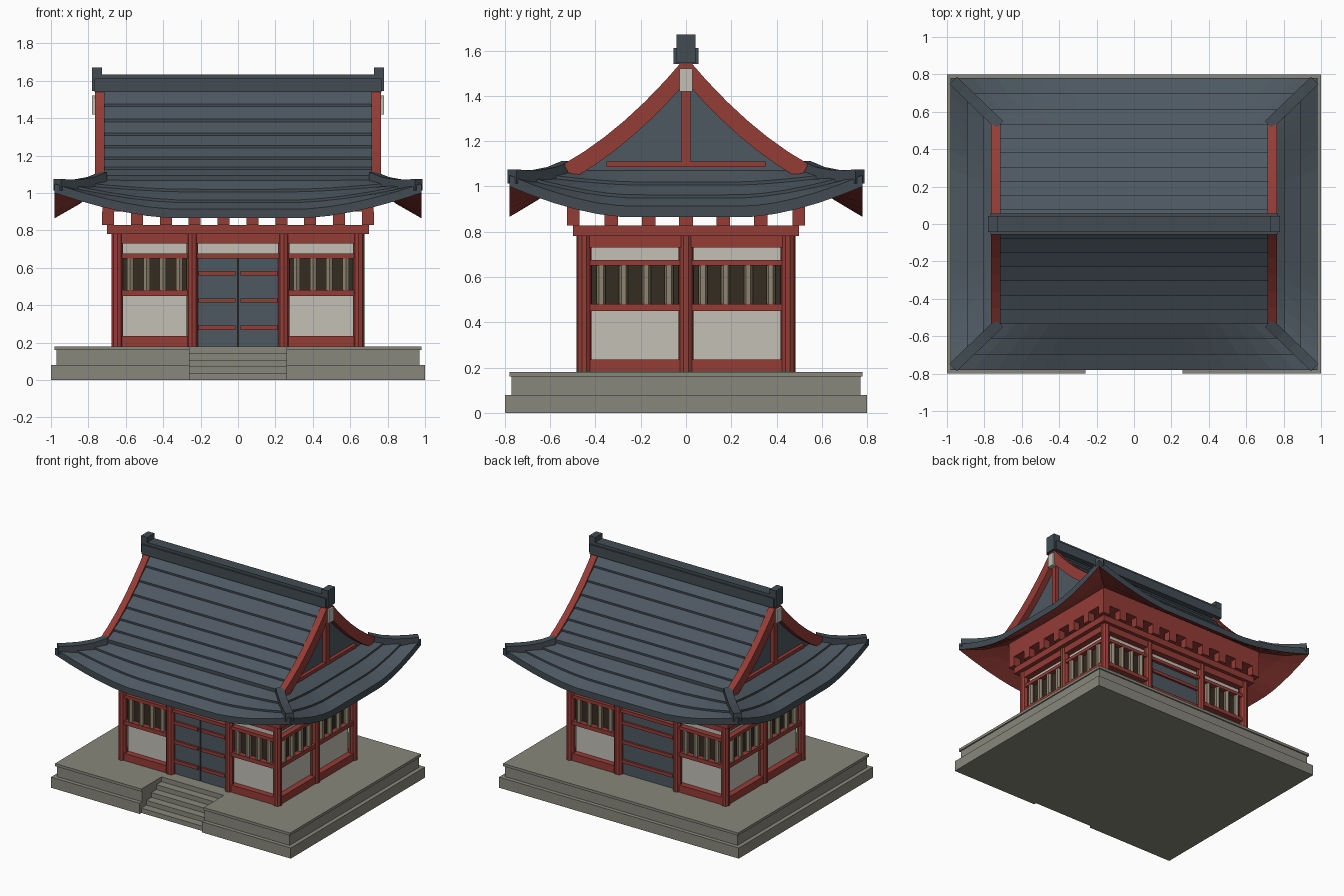
import bpy, bmesh, math

if "Cube" in bpy.data.objects:
    bpy.data.objects.remove(bpy.data.objects["Cube"])


def material(name, rgb):
    m = bpy.data.materials.new(name)
    m.use_nodes = True
    m.diffuse_color = (*rgb, 1)
    m.node_tree.nodes["Principled BSDF"].inputs["Base Color"].default_value = (*rgb, 1)
    return m


STONE = material("grey stone", (0.25, 0.245, 0.2))
RED = material("red timber", (0.3, 0.045, 0.037))
TILE = material("slate tile", (0.075, 0.098, 0.12))
RIDGE = material("dark ridge tile", (0.054, 0.073, 0.088))
PLASTER = material("pale plaster", (0.55, 0.53, 0.47))
DARK = material("dark window", (0.035, 0.025, 0.015))
SLAT = material("tan slat", (0.27, 0.23, 0.16))


def finish(name, bm, *mats):
    bmesh.ops.recalc_face_normals(bm, faces=bm.faces)
    me = bpy.data.meshes.new(name)
    bm.to_mesh(me)
    bm.free()
    for m in mats:
        me.materials.append(m)
    ob = bpy.data.objects.new(name, me)
    bpy.context.collection.objects.link(ob)
    return ob


def prism(name, poly, axis, lo, hi, mat):
    """Extrude a 2D outline along x or z."""
    place = (lambda p, h: (h, *p)) if axis == "x" else (lambda p, h: (*p, h))
    bm = bmesh.new()
    face = bm.faces.new([bm.verts.new(place(p, lo)) for p in poly])
    ext = bmesh.ops.extrude_face_region(bm, geom=[face])
    shift = place((0, 0), hi - lo)
    bmesh.ops.translate(bm, vec=shift, verts=[g for g in ext["geom"] if isinstance(g, bmesh.types.BMVert)])
    return finish(name, bm, mat)


def box(name, x0, x1, y0, y1, z0, z1, mat):
    return prism(name, [(x0, y0), (x1, y0), (x1, y1), (x0, y1)], "z", z0, z1, mat)


def post(name, x, y, r, n, z0, z1, mat):
    turn = math.pi / n
    ring = [(x + r * math.cos(turn + math.tau * i / n), y + r * math.sin(turn + math.tau * i / n)) for i in range(n)]
    return prism(name, ring, "z", z0, z1, mat)


# Stone platform with a stair notch at the front
for name, X, Y, z0, z1 in (("platform_base", 1, 0.8, 0, 0.08), ("platform_body", 0.97, 0.77, 0.08, 0.16),
                           ("platform_top", 0.98, 0.78, 0.16, 0.18)):
    prism(name, [(-X, -Y), (-0.26, -Y), (-0.26, -0.54), (0.26, -0.54), (0.26, -Y), (X, -Y), (X, Y), (-X, Y)],
          "z", z0, z1, STONE)
for k in range(4):
    box("stair_step", -0.26, 0.26, -0.78 + 0.06 * k, -0.54, 0, 0.036 * (k + 1), STONE)

# Walls and columns
WX, WY = 0.645, 0.45
box("wall_core", -WX + 0.025, WX - 0.025, -WY + 0.025, WY - 0.025, 0.18, 0.78, PLASTER)
for s in (-1, 1):
    for x in (-WX, -0.245, 0.245, WX):
        post("column", x, s * WY, 0.033, 10, 0.18, 0.78, RED)
    post("column", s * WX, 0, 0.033, 10, 0.18, 0.78, RED)


def wall_box(name, side, a0, a1, d0, d1, z0, z1, mat):
    """Box on a wall: a runs along the wall, d is measured outward from the wall line."""
    axis, s = side
    w = WY if axis == "y" else WX
    lo, hi = sorted((s * (w + d0), s * (w + d1)))
    if axis == "y":
        return box(name, a0, a1, lo, hi, z0, z1, mat)
    return box(name, lo, hi, a0, a1, z0, z1, mat)


def window_bay(side, a0, a1):
    axis, s = side
    wall_box("sill_beam", side, a0, a1, -0.03, 0.02, 0.18, 0.235, RED)
    wall_box("rail_beam", side, a0, a1, -0.03, 0.02, 0.45, 0.48, RED)
    wall_box("window_back", side, a0, a1, -0.026, -0.018, 0.48, 0.65, DARK)
    for i in range(4):
        a = a0 + (a1 - a0) * (i + 0.5) / 4
        x, y = (a, s * (WY - 0.002)) if axis == "y" else (s * (WX - 0.002), a)
        post("window_slat", x, y, 0.02, 6, 0.48, 0.65, SLAT)


for axis in "xy":
    for s in (-1, 1):
        side = (axis, s)
        end = WX if axis == "y" else WY
        wall_box("lintel_beam", side, -end, end, -0.03, 0.018, 0.65, 0.675, RED)
        wall_box("head_beam", side, -end, end, -0.03, 0.022, 0.73, 0.78, RED)
        inner = 0.245 if axis == "y" else 0
        window_bay(side, -end + 0.025, -inner - 0.025)
        window_bay(side, inner + 0.025, end - 0.025)

# Doors: two leaves in front, one panel behind
doors = ((-1, -0.22, -0.004), (-1, 0.004, 0.22), (1, -0.22, 0.22))
for s, a0, a1 in doors:
    wall_box("door_leaf", ("y", s), a0, a1, -0.03, -0.005, 0.18, 0.65, TILE)
    for z in (0.28, 0.425, 0.57):
        wall_box("door_bar", ("y", s), a0 + 0.01, a1 - 0.01, -0.01, 0.01, z - 0.012, z + 0.012, RED)
wall_box("door_gap", ("y", -1), -0.004, 0.004, -0.026, -0.02, 0.18, 0.65, DARK)

# Eave plate, bracket blocks and upper beam
box("eave_plate", -0.7, 0.7, -0.5, 0.5, 0.78, 0.828, RED)
box("upper_beam", -0.725, 0.725, -0.525, 0.525, 0.9, 1.04, RED)
for s in (-1, 1):
    for i in range(10):
        x = -0.695 + 1.39 * i / 9
        wall_box("bracket_block", ("y", s), x - 0.032, x + 0.032, 0.02, 0.075, 0.828, 0.9, RED)
    for i in range(1, 6):
        y = -0.495 + 0.99 * i / 6
        wall_box("bracket_block", ("x", s), y - 0.03, y + 0.03, 0.025, 0.08, 0.828, 0.9, RED)


# Hipped skirt roof with upturned corners
def skirt_z(t, v):
    lift = max(0, (abs(t) - 0.35) / 0.65) ** 1.6
    return 1.07 - 0.17 * (1.2 * v - 0.2 * v * v) + 0.135 * lift * v ** 1.3


def skirt_xy(v):
    return 0.72 + 0.26 * v, 0.53 + 0.25 * v


LIP = 0.014
rows = []  # (distance outward, height offset, material of the strip that follows)
for k in range(3):
    rows += [(k / 3, 0, 0), ((k + 1) / 3, LIP, 1)]
rows += [(1, -0.035, 2), (0.5, -0.037, 2), (0, -0.04, 2)]
N = 16
bm = bmesh.new()
loops = []
for v, off, _ in rows:
    X, Y = skirt_xy(v)
    ring = []
    for side in range(4):
        for i in range(N):
            u = -1 + 2 * i / N
            px, py = ((u, -1), (1, u), (-u, 1), (-1, -u))[side]
            ring.append(bm.verts.new((px * X, py * Y, skirt_z(u, v) + off)))
    loops.append(ring)
for r, (_, _, mat) in enumerate(rows):
    a, b = loops[r], loops[(r + 1) % len(rows)]
    for i in range(4 * N):
        j = (i + 1) % (4 * N)
        bm.faces.new((a[i], a[j], b[j], b[i])).material_index = mat
finish("skirt_roof", bm, TILE, RIDGE, RED)

# Hip ridges along the corners
for sx in (-1, 1):
    for sy in (-1, 1):
        bm = bmesh.new()
        last = None
        for v in (0, 0.25, 0.5, 0.75, 0.95):
            X, Y = skirt_xy(v)
            z = skirt_z(1, v)
            sec = [bm.verts.new((sx * (X + w), sy * (Y - w), z + h))
                   for w, h in ((-0.02, -0.02), (0.02, -0.02), (0.02, 0.042), (-0.02, 0.042))]
            if last:
                for i in range(4):
                    j = (i + 1) % 4
                    bm.faces.new((last[i], last[j], sec[j], sec[i]))
            else:
                bm.faces.new(sec)
            last = sec
        bm.faces.new(last)
        finish("hip_ridge", bm, RIDGE)


# Main gabled roof with stepped tile courses
def slope(y):
    return 1.55 - 1.2 * y + 0.6 * y * y


COURSES = 7
half = []
for k in range(COURSES):
    y0, y1 = 0.535 * k / COURSES, 0.535 * (k + 1) / COURSES
    half += [(y0, slope(y0)), (y1, slope(y1) + LIP)]
outline = [(-y, z) for y, z in reversed(half[1:])] + half + [(0.535, 1.04), (-0.535, 1.04)]
roof = prism("main_roof", outline, "x", -0.72, 0.72, TILE)
roof.data.materials.append(RIDGE)
for p in roof.data.polygons:  # the lips of the courses stand upright
    if abs(p.normal.y) > 0.95:
        p.material_index = 1

# Gable ends: bargeboards, tie beam, king post and pendant
ys = [0.54 * i / 6 for i in range(7)]
top = [(y, slope(y) + 0.022) for y in ys]
under = [(y, slope(y) - 0.09 + 0.05 * y) for y in [0.475 * i / 6 for i in range(7)]]
barge = ([(-y, z) for y, z in reversed(top[1:])] + top + [(0.52, 1.06)] + under[::-1]
         + [(-y, z) for y, z in under[1:]] + [(-0.52, 1.06)])
for s in (-1, 1):
    def gable(name, d0, d1, w, z0, z1, mat):
        lo, hi = sorted((s * d0, s * d1))
        box(name, lo, hi, -w, w, z0, z1, mat)

    lo, hi = sorted((s * 0.715, s * 0.765))
    prism("bargeboard", barge, "x", lo, hi, RED)
    gable("gable_tie", 0.71, 0.745, 0.35, 1.085, 1.11, RED)
    gable("gable_post", 0.71, 0.75, 0.02, 1.11, 1.46, RED)
    gable("gable_pendant", 0.715, 0.78, 0.028, 1.42, 1.52, PLASTER)
    gable("ridge_end", 0.728, 0.78, 0.042, 1.545, 1.67, RIDGE)

# Top ridge
box("ridge_base", -0.768, 0.768, -0.055, 0.055, 1.54, 1.612, RIDGE)
box("ridge_cap", -0.76, 0.76, -0.042, 0.042, 1.612, 1.632, RIDGE)
